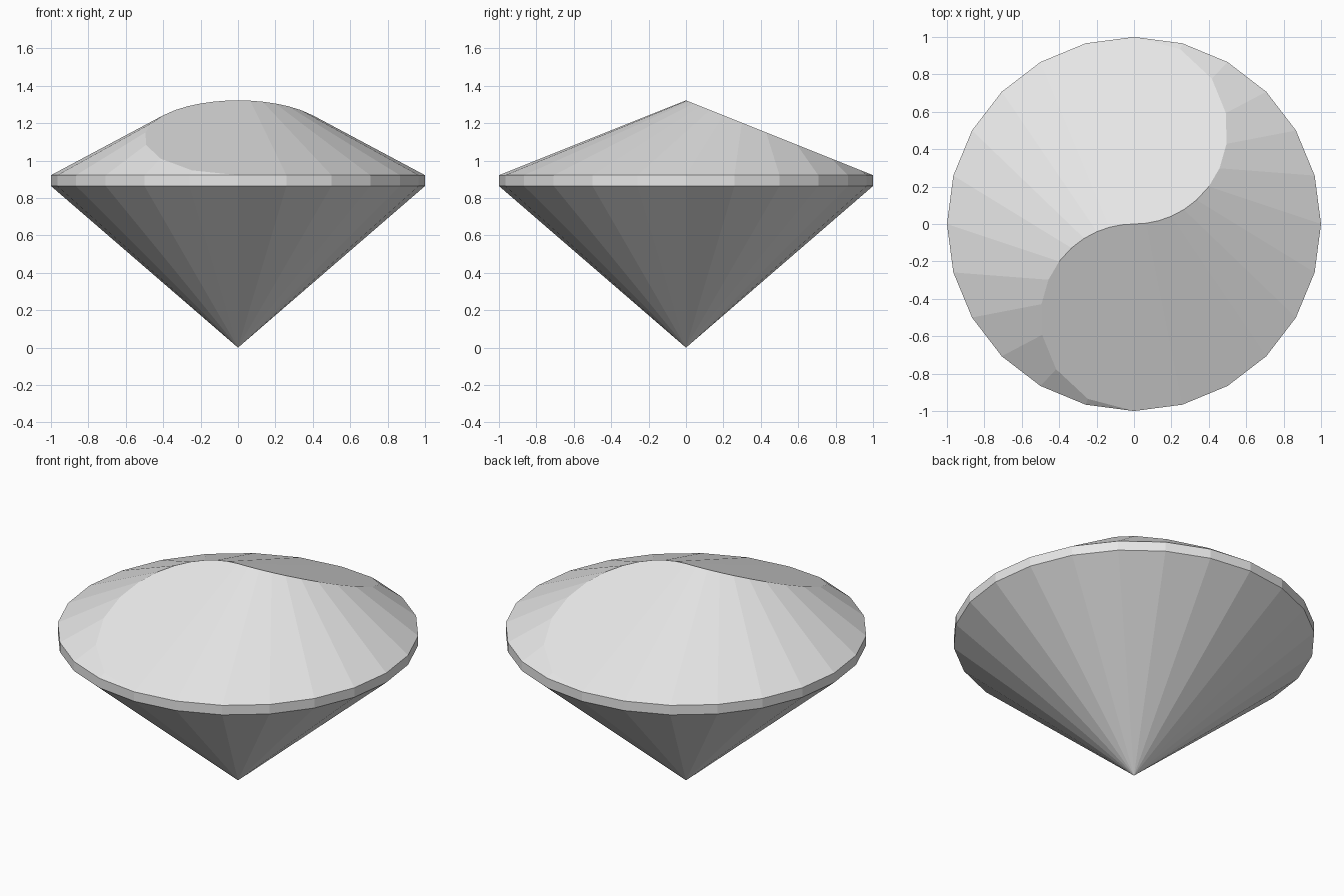
import bpy, bmesh
from math import sin, cos, tan, atan, pi

cube = bpy.data.objects.get("Cube")
if cube:
    bpy.data.objects.remove(cube, do_unlink=True)

SEGMENTS = 24
HALF = SEGMENTS // 2
GIRDLE_LOW, GIRDLE_TOP, PEAK = 0.864, 0.922, 1.322

grey = bpy.data.materials.new("light_grey")
grey.use_nodes = True
colour = (0.8, 0.8, 0.8, 1)
grey.diffuse_color = colour
grey.node_tree.nodes["Principled BSDF"].inputs["Base Color"].default_value = colour

bm = bmesh.new()


def ring(z):
    # starts at the front and runs counter-clockwise seen from above
    return [bm.verts.new((sin(a), -cos(a), z))
            for a in (2 * pi * i / SEGMENTS for i in range(SEGMENTS))]


low, top = ring(GIRDLE_LOW), ring(GIRDLE_TOP)
tip = bm.verts.new((0, 0, 0))
peak = bm.verts.new((0, 0, PEAK))

# Pointed pavilion and upright girdle
for i in range(SEGMENTS):
    j = (i + 1) % SEGMENTS
    bm.faces.new((tip, low[j], low[i]))
    bm.faces.new((low[i], low[j], top[j], top[i]))

# Crown: an S-shaped ridge of two semicircles, built as two half-turn copies
for start, side in ((0, 1), (HALF, -1)):
    rim = [top[(start + i) % SEGMENTS] for i in range(HALF + 1)]
    ridge = [peak]
    for i in range(1, HALF):
        t = 2 * atan(0.5 * tan(pi * i / SEGMENTS))
        y = 0.5 - 0.5 * cos(t)
        ridge.append(bm.verts.new((side * 0.5 * sin(t), side * y,
                                   PEAK - (PEAK - GIRDLE_TOP) * y)))
    ridge.append(rim[-1])
    # Ruled facets from the rim up to the ridge
    for i in range(HALF - 1):
        bm.faces.new((rim[i], rim[i + 1], ridge[i + 1], ridge[i]))
    bm.faces.new((rim[-2], rim[-1], ridge[-2]))
    # Sloping flat face enclosed by the ridge
    bm.faces.new(ridge)

bmesh.ops.recalc_face_normals(bm, faces=bm.faces[:])
mesh = bpy.data.meshes.new("gem")
bm.to_mesh(mesh)
bm.free()
mesh.materials.append(grey)
gem = bpy.data.objects.new("gem", mesh)
bpy.context.collection.objects.link(gem)
